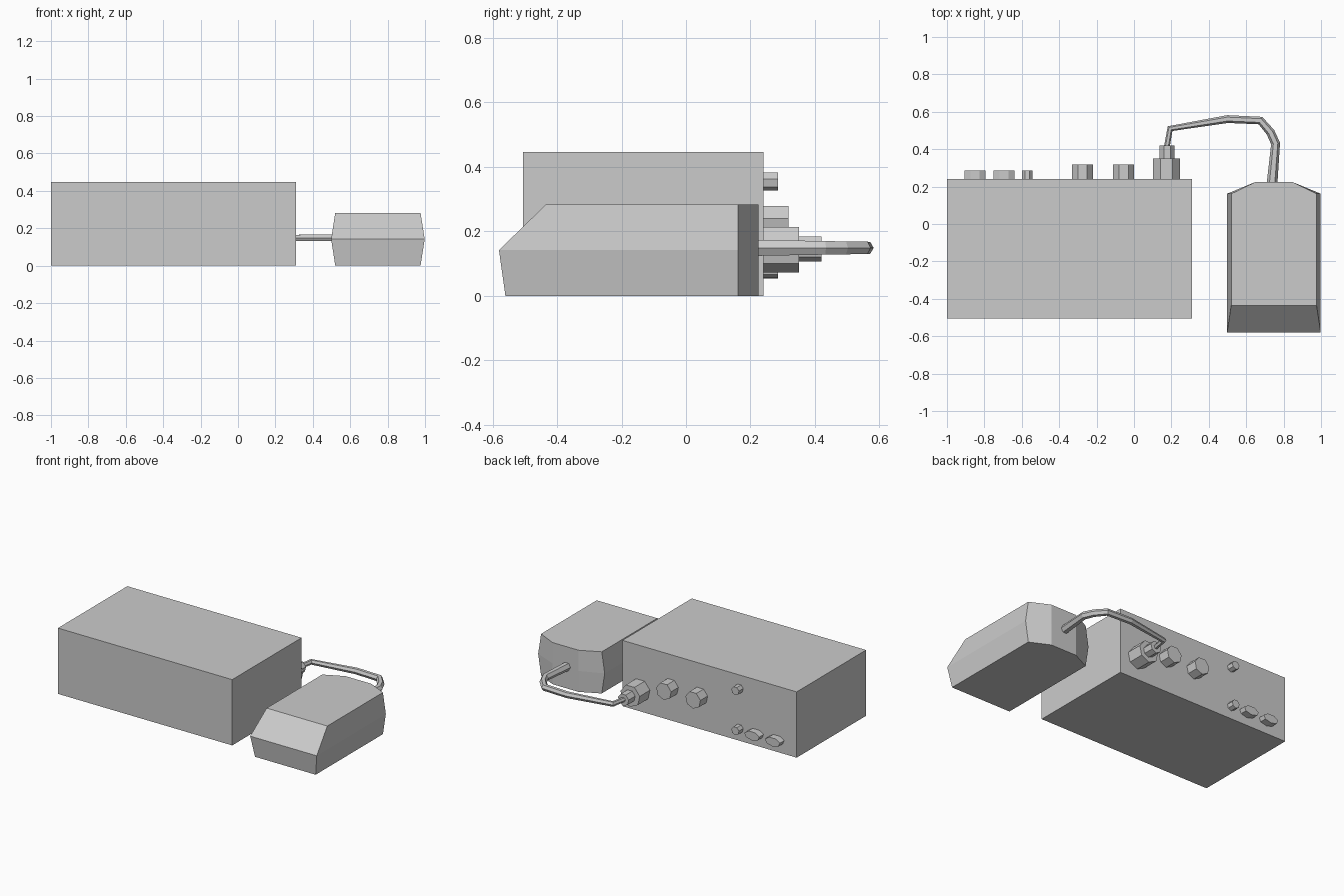
import bpy, bmesh
from math import sin, cos, pi

cube = bpy.data.objects.get("Cube")
if cube:
    bpy.data.objects.remove(cube, do_unlink=True)

grey = bpy.data.materials.new("plain_grey")
grey.use_nodes = True
colour = (0.6, 0.6, 0.6, 1)
grey.diffuse_color = colour
grey.node_tree.nodes["Principled BSDF"].inputs["Base Color"].default_value = colour


def loft(name, rings):
    """Skin a stack of equal-length rings and close both ends."""
    bm = bmesh.new()
    rows = [[bm.verts.new(p) for p in ring] for ring in rings]
    for a, b in zip(rows, rows[1:]):
        for i in range(len(a)):
            j = (i + 1) % len(a)
            bm.faces.new((a[i], a[j], b[j], b[i]))
    bm.faces.new(rows[0])
    bm.faces.new(rows[-1])
    bmesh.ops.recalc_face_normals(bm, faces=bm.faces)
    mesh = bpy.data.meshes.new(name)
    bm.to_mesh(mesh)
    bm.free()
    mesh.materials.append(grey)
    obj = bpy.data.objects.new(name, mesh)
    bpy.context.collection.objects.link(obj)
    return obj


def connector(name, x, z, rx, rz, y0, y1, sides=7):
    """Seven-sided stub pointing backwards, one corner down."""
    angles = [2 * pi * k / sides - pi / 2 for k in range(sides)]
    loft(name, [[(x + rx * cos(a), y, z + rz * sin(a)) for a in angles]
                for y in (y0, y1)])


# Main box
loft("main_box", [[(-1, -0.505, z), (0.31, -0.505, z), (0.31, 0.24, z), (-1, 0.24, z)]
                  for z in (0, 0.447)])

# Connectors on the back panel
BACK = 0.235
connector("cable_plug", 0.175, 0.147, 0.074, 0.074, BACK, 0.35)
connector("cable_plug_neck", 0.177, 0.147, 0.041, 0.041, 0.345, 0.42)
for i, x in enumerate((-0.055, -0.275)):
    connector(f"round_socket_{i + 1}", x, 0.227, 0.0575, 0.0575, BACK, 0.318)
for i, z in enumerate((0.356, 0.084)):
    connector(f"small_jack_{i + 1}", -0.57, z, 0.029, 0.029, BACK, 0.286)
for i, x in enumerate((-0.695, -0.85)):
    connector(f"oval_port_{i + 1}", x, 0.084, 0.0575, 0.03, BACK, 0.286)


# Hand unit: bulging sides, sloped nose, chamfered rear corners
def hand_ring(z, half, front):
    cx = 0.748
    right = [(cx + half, front, z), (cx + half, 0.162, z), (cx + 0.098, 0.225, z)]
    return right + [(2 * cx - x, y, z) for x, y, z in reversed(right)]


loft("hand_unit", [hand_ring(0, 0.228, -0.56),
                   hand_ring(0.142, 0.25, -0.58),
                   hand_ring(0.283, 0.228, -0.435)])

# Cable from the plug to the hand unit, slightly thicker at the far end
path = [(0.175, 0.41, 0.7), (0.193, 0.51, 0.8), (0.5, 0.561, 0.95), (0.676, 0.553, 1),
        (0.73, 0.49, 1.05), (0.757, 0.43, 1.1), (0.738, 0.215, 1.3)]
curve = bpy.data.curves.new("cable", "CURVE")
curve.dimensions = "3D"
curve.bevel_depth = 0.022
curve.bevel_resolution = 1
curve.use_fill_caps = True
spline = curve.splines.new("POLY")
spline.points.add(len(path) - 1)
spline.use_smooth = False
for point, (x, y, r) in zip(spline.points, path):
    point.co = (x, y, 0.149, 1)
    point.radius = r
curve.materials.append(grey)
cable = bpy.data.objects.new("cable", curve)
bpy.context.collection.objects.link(cable)
bpy.ops.object.select_all(action="DESELECT")
cable.select_set(True)
bpy.context.view_layer.objects.active = cable
bpy.ops.object.convert(target="MESH")
